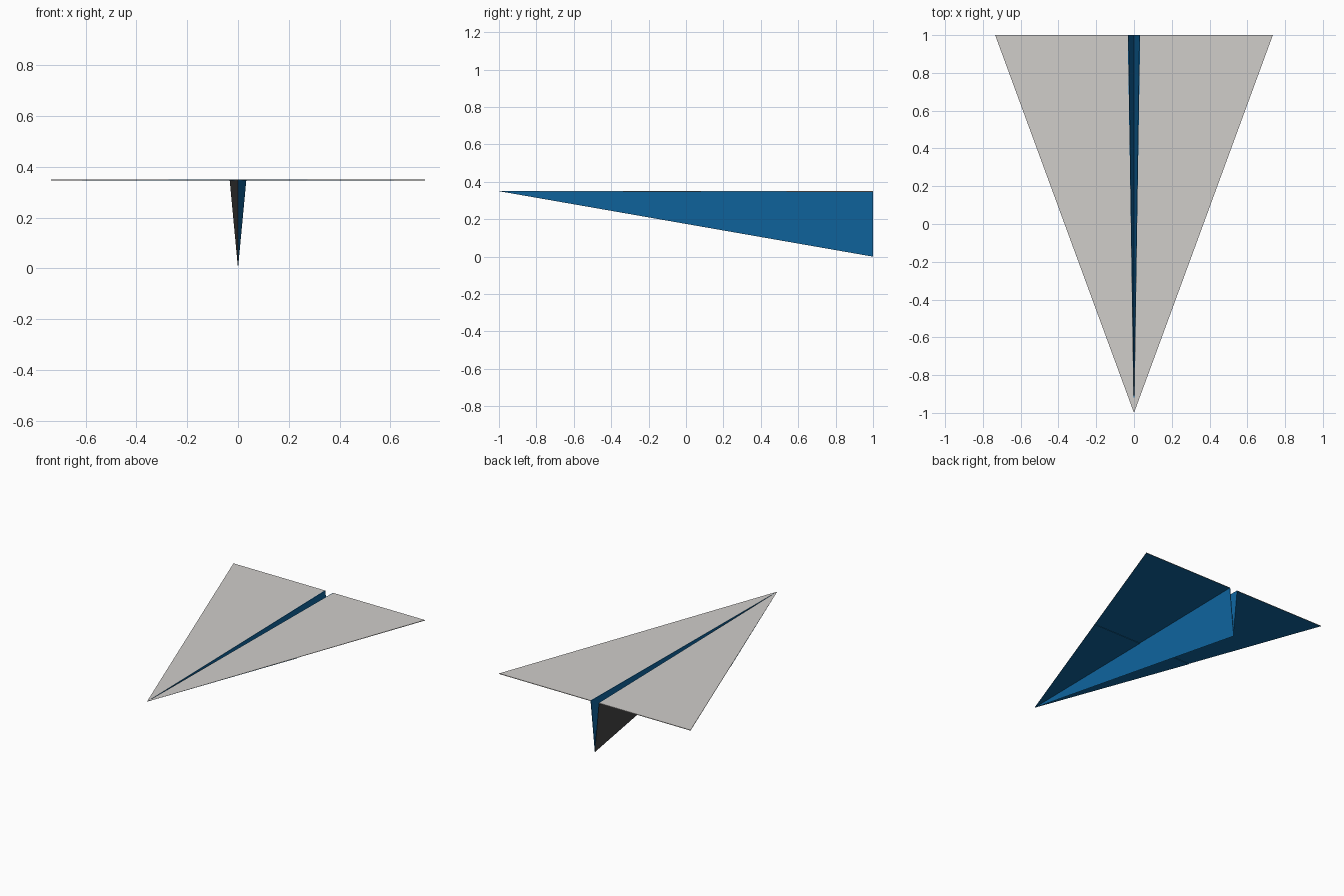
import bpy, bmesh
from mathutils import Vector

if "Cube" in bpy.data.objects:
    bpy.data.objects.remove(bpy.data.objects["Cube"])

NOSE = (0, -1, 0.35)


def material(name, rgb):
    m = bpy.data.materials.new(name)
    m.diffuse_color = (*rgb, 1)
    m.use_nodes = True
    m.node_tree.nodes["Principled BSDF"].inputs["Base Color"].default_value = m.diffuse_color
    return m


paper = material("light_grey_paper", (0.63, 0.61, 0.59))
blue = material("blue_paper", (0.005, 0.135, 0.36))
dark = material("dark_grey_paper", (0.06, 0.06, 0.062))


def sheet(name, face_edge, back_edge, mats, direction, limit=0.5, mirror=False):
    """Thin triangular paper panel running from the nose to a rear edge.
    Faces pointing along direction get the first material, the rest the second."""
    bm = bmesh.new()
    n, a, b, c, d = [bm.verts.new(p) for p in (NOSE, *face_edge, *back_edge)]
    for f in ((n, a, b), (n, d, c), (n, c, a), (n, b, d), (a, c, d, b)):
        bm.faces.new(f)
    bmesh.ops.recalc_face_normals(bm, faces=bm.faces)
    for f in bm.faces:
        f.material_index = 0 if f.normal.dot(Vector(direction)) > limit else 1
    me = bpy.data.meshes.new(name)
    bm.to_mesh(me)
    bm.free()
    ob = bpy.data.objects.new(name, me)
    for m in mats:
        me.materials.append(m)
    bpy.context.collection.objects.link(ob)
    if mirror:
        ob.modifiers.new("mirror", 'MIRROR').use_axis[0] = True
    return ob


# wings: light on top, blue underneath
sheet("wings", [(0.033, 1, 0.35), (0.735, 1, 0.35)],
      [(0.033, 1, 0.346), (0.735, 1, 0.346)],
      (paper, blue), (0, 0, 1), -0.5, mirror=True)

# folded front layer under each wing
sheet("nose_fold", [(0.018, 0.08, 0.348), (0.397, 0.08, 0.348)],
      [(0.018, 0.08, 0.345), (0.397, 0.08, 0.345)],
      (blue, blue), (0, 0, 1), mirror=True)

# two keel sides folded into a V, the left one grey on its outside
for side, s, outside in (("left", -1, dark), ("right", 1, blue)):
    sheet(side + "_keel", [(s * 0.033, 1, 0.35), (0, 1, 0)],
          [(s * 0.029, 1, 0.35), (0, 1, 0.03)],
          (outside, blue), (s, 0, 0))
